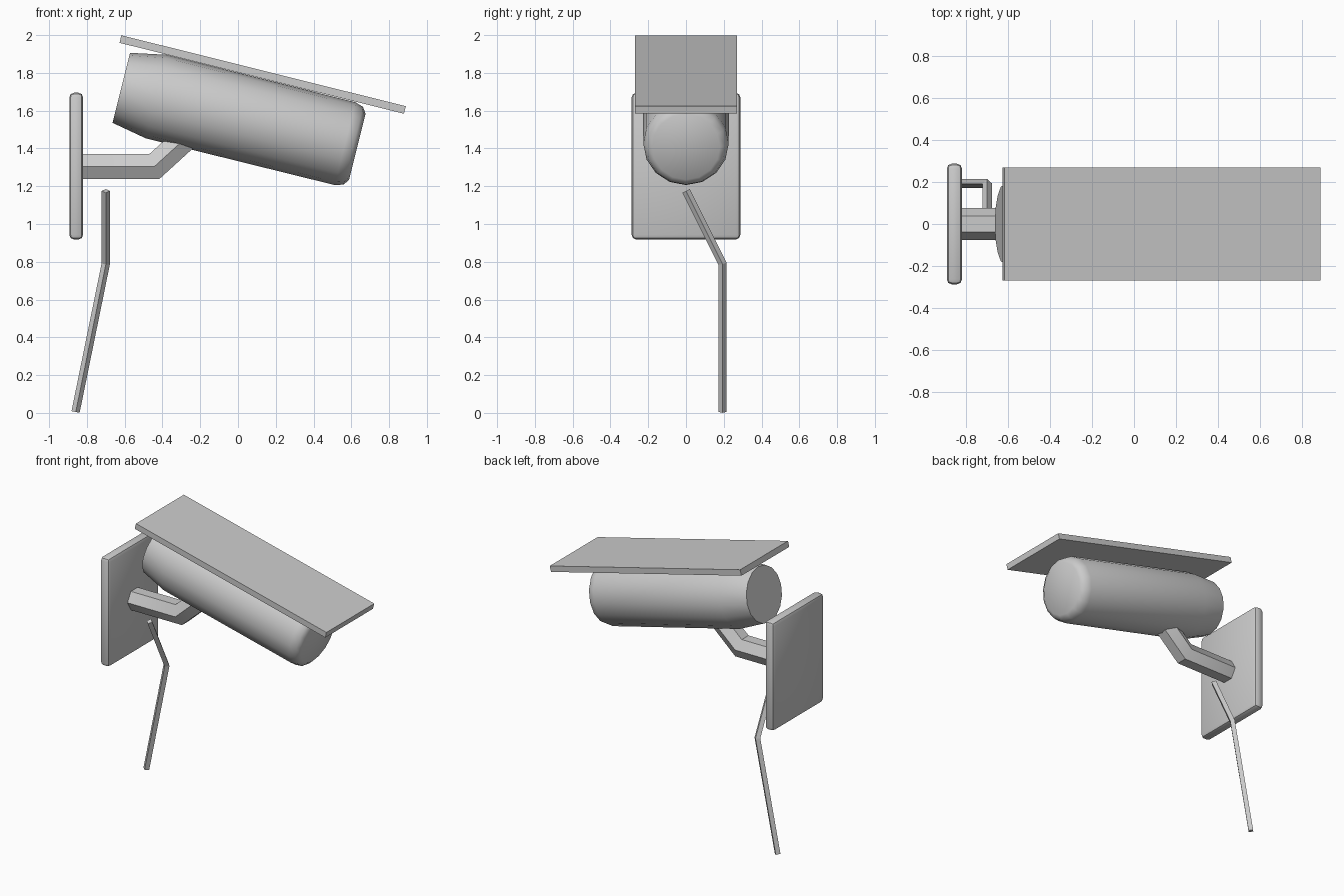
import bpy, bmesh, math
from mathutils import Vector, Matrix

if "Cube" in bpy.data.objects:
    bpy.data.objects.remove(bpy.data.objects["Cube"])

TILT = math.radians(14)
# Camera frame: local x runs along the barrel axis
CAM = Matrix.Translation((0.368, 0, 1.475)) @ Matrix.Rotation(TILT, 4, 'Y')


def finish(name, bm, smooth=None):
    bmesh.ops.recalc_face_normals(bm, faces=bm.faces[:])
    me = bpy.data.meshes.new(name)
    bm.to_mesh(me)
    bm.free()
    ob = bpy.data.objects.new(name, me)
    bpy.context.collection.objects.link(ob)
    if smooth:
        bpy.ops.object.select_all(action='DESELECT')
        ob.select_set(True)
        bpy.context.view_layer.objects.active = ob
        bpy.ops.object.shade_smooth_by_angle(angle=math.radians(smooth))
    return ob


def skin(bm, rings):
    """Bridge successive rings of points and cap both ends."""
    vs = [[bm.verts.new(p) for p in r] for r in rings]
    n = len(vs[0])
    for a, b in zip(vs, vs[1:]):
        for i in range(n):
            j = (i + 1) % n
            bm.faces.new((a[i], a[j], b[j], b[i]))
    bm.faces.new(vs[0])
    bm.faces.new(vs[-1][::-1])


def box(name, lo, hi, matrix=Matrix(), bevel=0, smooth=None):
    lo, hi = Vector(lo), Vector(hi)
    bm = bmesh.new()
    bmesh.ops.create_cube(bm, size=1, matrix=Matrix.Translation((lo + hi) / 2)
                          @ Matrix.Diagonal((*(hi - lo), 1)))
    if bevel:
        bmesh.ops.bevel(bm, geom=bm.edges[:], offset=bevel, segments=2,
                        profile=0.5, affect='EDGES')
    bmesh.ops.transform(bm, matrix=matrix, verts=bm.verts[:])
    return finish(name, bm, smooth)


def tube(name, path, radius, sides, side_axis, smooth=None):
    """Straight-segment tube with mitred joints."""
    path = [Vector(p) for p in path]
    dirs = [(b - a).normalized() for a, b in zip(path, path[1:])]
    v = dirs[0].cross(Vector(side_axis)).normalized()
    u = v.cross(dirs[0])
    ring = [path[0] + radius * (u * math.cos(2 * math.pi * i / sides)
            + v * math.sin(2 * math.pi * i / sides)) for i in range(sides)]
    rings = [ring]
    for k, d in enumerate(dirs):
        nrm = d + dirs[min(k + 1, len(dirs) - 1)]
        ring = [p + d * ((path[k + 1] - p).dot(nrm) / d.dot(nrm)) for p in ring]
        rings.append(ring)
    bm = bmesh.new()
    skin(bm, rings)
    return finish(name, bm, smooth)


# Camera barrel: lathed profile (axial position, radius)
profile = [(-1.016, 0.191), (-0.826, 0.228), (0.205, 0.226),
           (0.25, 0.212), (0.272, 0.18)]
bm = bmesh.new()
skin(bm, [[CAM @ Vector((t, r * math.cos(i * math.pi / 8), r * math.sin(i * math.pi / 8)))
           for i in range(16)] for t, r in profile])
finish("camera_barrel", bm, 50)

# Flat sun shield above the barrel
box("sun_shield", (-1.083, -0.27, 0.229), (0.469, 0.27, 0.27), CAM)

# Wall plate
box("wall_plate", (-0.893, -0.288, 0.918), (-0.82, 0.288, 1.695), bevel=0.025, smooth=40)

# Hexagonal bracket arm from the plate into the barrel
tube("bracket_arm", [(-0.83, 0, 1.305), (-0.442, 0, 1.305), (-0.25, 0, 1.48)],
     0.077, 6, (0, 1, 0), 35)

# Hanging cable
tube("cable", [(-0.70, 0, 1.175), (-0.70, 0.193, 0.79), (-0.86, 0.193, 0.005)],
     0.022, 4, (1, 0, 0))
